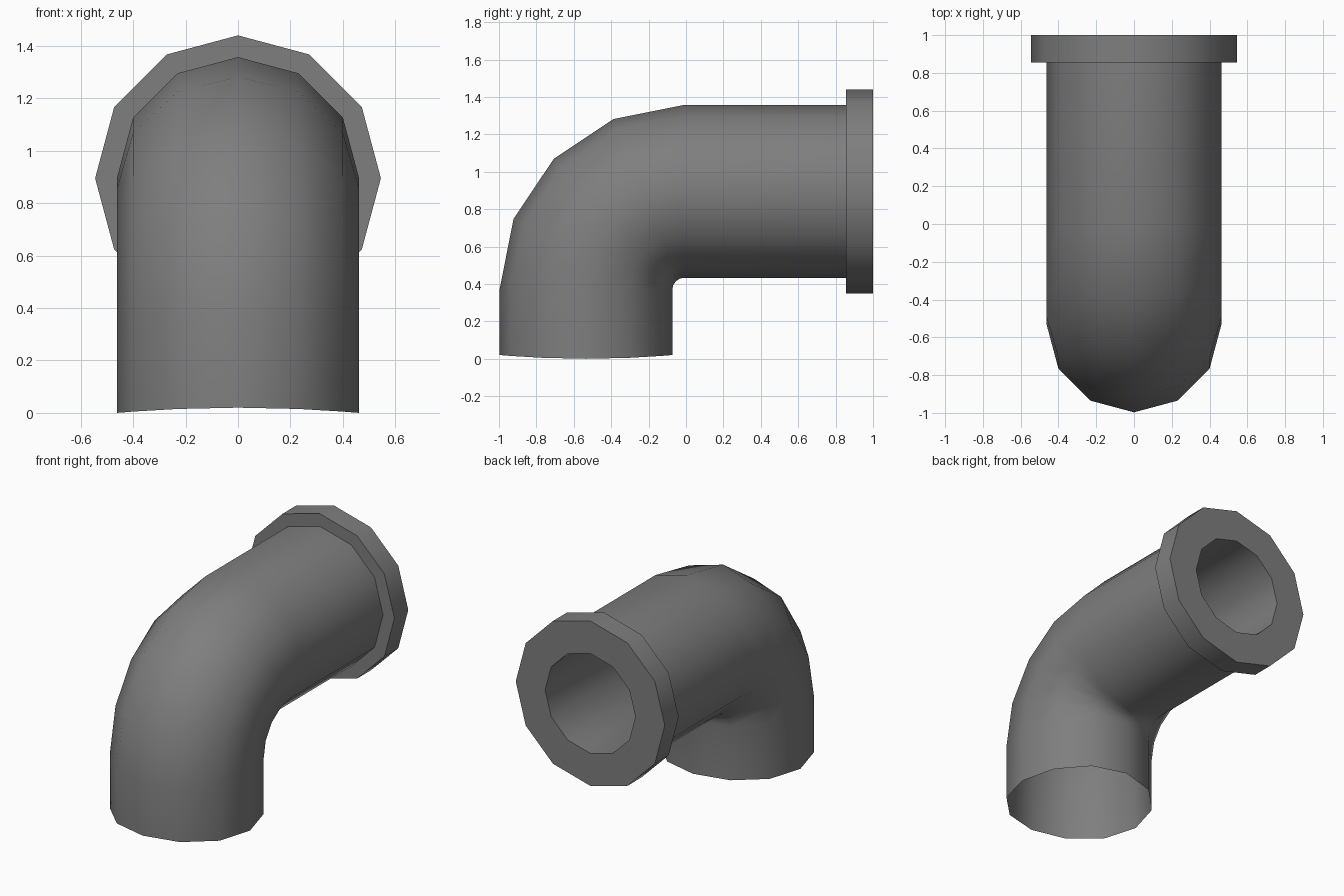
import bpy
import bmesh
from math import sin, cos, pi, radians

cube = bpy.data.objects.get("Cube")
if cube:
    bpy.data.objects.remove(cube)

SIDES = 12
BEND_Y, BEND_Z, BEND_R = -0.01, 0.37, 0.525   # centre and radius of the elbow
PIPE_R, BORE_R, FLANGE_R = 0.462, 0.33, 0.545
FLANGE_Y = 0.855

grey = bpy.data.materials.new("dark_grey_metal")
grey.use_nodes = True
colour = (0.21, 0.21, 0.21, 1)
grey.diffuse_color = colour
grey.node_tree.nodes["Principled BSDF"].inputs["Base Color"].default_value = colour


def ring(angle, radius, y=None, foot=False):
    """Cross-section at a bend angle, on the outlet at y, or at the foot."""
    uy, uz = -cos(angle), sin(angle)
    cy = BEND_Y + BEND_R * uy if y is None else y
    cz = BEND_Z + BEND_R * uz
    points = []
    for i in range(SIDES):
        t = 2 * pi * i / SIDES
        k = radius * sin(t)
        z = 0.02 * sin(t) ** 2 if foot else cz + k * uz
        points.append((radius * cos(t), cy + k * uy, z))
    return points


def loft(name, rings, inward=False):
    """Skin consecutive rings into one shell."""
    bm = bmesh.new()
    loops = [[bm.verts.new(p) for p in r] for r in rings]
    for a, b in zip(loops, loops[1:]):
        for i in range(SIDES):
            j = (i + 1) % SIDES
            quad = [a[i], a[j], b[j], b[i]]
            bm.faces.new(quad if inward else quad[::-1])
    mesh = bpy.data.meshes.new(name)
    bm.to_mesh(mesh)
    bm.free()
    mesh.materials.append(grey)
    obj = bpy.data.objects.new(name, mesh)
    bpy.context.collection.objects.link(obj)
    bpy.ops.object.select_all(action='DESELECT')
    obj.select_set(True)
    bpy.context.view_layer.objects.active = obj
    bpy.ops.object.shade_smooth_by_angle(angle=radians(50))
    return obj


OUT = pi / 2
steps = [OUT * i / 4 for i in range(5)]

# Outer elbow wall: foot, bend, straight outlet
loft("elbow_pipe",
     [ring(0, PIPE_R, foot=True)]
     + [ring(a, PIPE_R) for a in steps]
     + [ring(OUT, PIPE_R, FLANGE_Y)])

# Collar around the outlet
loft("outlet_flange",
     [ring(OUT, PIPE_R, FLANGE_Y), ring(OUT, FLANGE_R, FLANGE_Y),
      ring(OUT, FLANGE_R, 1), ring(OUT, BORE_R, 1)])

# Inner wall, narrowing from the foot to the outlet hole
loft("inner_bore",
     [ring(0, PIPE_R, foot=True)]
     + [ring(a, 0.44 + (BORE_R - 0.44) * a / OUT) for a in steps]
     + [ring(OUT, BORE_R, 1)],
     inward=True)
